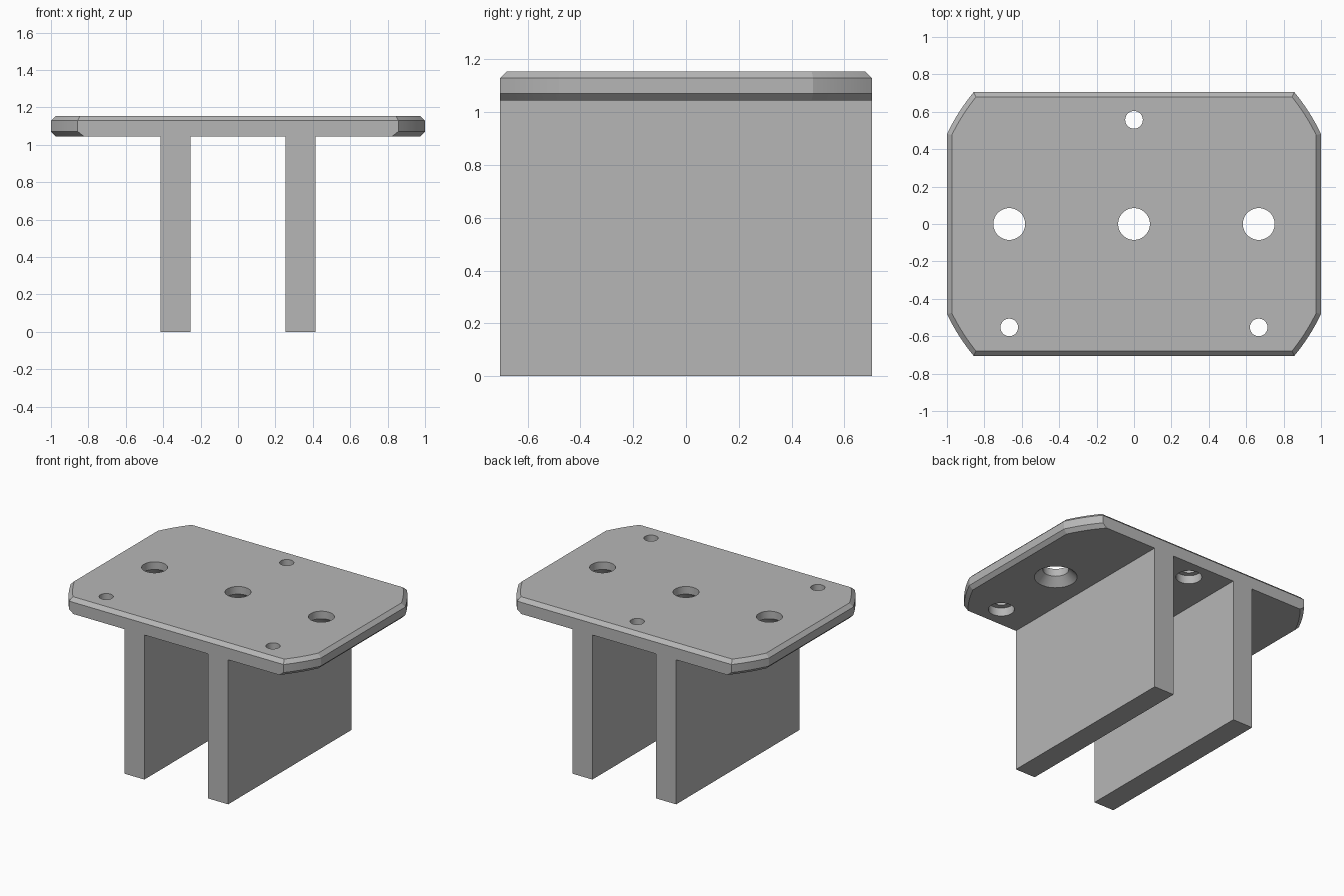
import bpy, bmesh, math

if "Cube" in bpy.data.objects:
    bpy.data.objects.remove(bpy.data.objects["Cube"])

HALF_X, HALF_Y, CORNER_R = 1.0, 0.705, 1.11
BOTTOM, TOP, BEVEL = 1.045, 1.155, 0.026
ARC_STEPS = 8

steel = bpy.data.materials.new("plain grey")
steel.use_nodes = True
steel.diffuse_color = (0.47, 0.47, 0.47, 1)
steel.node_tree.nodes["Principled BSDF"].inputs["Base Color"].default_value = steel.diffuse_color


def loft(bm, rings):
    """Skin a stack of equal-length rings and cap both ends."""
    rows = [[bm.verts.new(p) for p in ring] for ring in rings]
    n = len(rows[0])
    for low, high in zip(rows, rows[1:]):
        for i in range(n):
            j = (i + 1) % n
            bm.faces.new((low[i], low[j], high[j], high[i]))
    bm.faces.new(rows[0][::-1])
    bm.faces.new(rows[-1])


def make_object(name, bm):
    bmesh.ops.recalc_face_normals(bm, faces=bm.faces)
    mesh = bpy.data.meshes.new(name)
    bm.to_mesh(mesh)
    bm.free()
    mesh.materials.append(steel)
    obj = bpy.data.objects.new(name, mesh)
    bpy.context.collection.objects.link(obj)
    return obj


def outline(hx, hy, r, z):
    """Rectangle whose corners are trimmed by a circle about the centre."""
    a0, a1 = math.acos(hx / r), math.asin(hy / r)
    arc = [a0 + (a1 - a0) * i / ARC_STEPS for i in range(ARC_STEPS + 1)]
    angles = (arc + [math.pi - a for a in reversed(arc)]
              + [math.pi + a for a in arc] + [-a for a in reversed(arc)])
    return [(r * math.cos(a), r * math.sin(a), z) for a in angles]


def circle(x, y, r, z, n=48):
    return [(x + r * math.cos(math.tau * i / n), y + r * math.sin(math.tau * i / n), z)
            for i in range(n)]


def boolean(target, tool, operation):
    mod = target.modifiers.new(operation.lower(), 'BOOLEAN')
    mod.operation, mod.object, mod.solver = operation, tool, 'EXACT'
    bpy.context.view_layer.objects.active = target
    bpy.ops.object.modifier_apply(modifier=mod.name)
    bpy.data.objects.remove(tool)


# Top plate: bevelled all round on top, only on ends and corners underneath
bm = bmesh.new()
loft(bm, [
    outline(HALF_X - BEVEL, HALF_Y, CORNER_R - BEVEL, BOTTOM),
    outline(HALF_X, HALF_Y, CORNER_R, BOTTOM + BEVEL),
    outline(HALF_X, HALF_Y, CORNER_R, TOP - BEVEL),
    outline(HALF_X - BEVEL, HALF_Y - BEVEL, CORNER_R - BEVEL, TOP),
])
bracket = make_object("plate_with_legs", bm)

# Two upright legs, flush with the plate front and back
bm = bmesh.new()
for side in (-1, 1):
    inner, outer = side * 0.255, side * 0.415
    loft(bm, [[(inner, -HALF_Y, z), (outer, -HALF_Y, z), (outer, HALF_Y, z), (inner, HALF_Y, z)]
              for z in (0, BOTTOM + 0.02)])
boolean(bracket, make_object("legs", bm), 'UNION')

# Holes: three countersunk and three counterbored from below
bm = bmesh.new()
for x in (-0.667, 0, 0.667):
    profile = [(0.15, BOTTOM - 0.01), (0.085, BOTTOM + 0.055), (0.085, TOP + 0.05)]
    loft(bm, [circle(x, 0, r, z) for r, z in profile])
for x, y in ((0, 0.557), (-0.667, -0.553), (0.667, -0.553)):
    step = BOTTOM + 0.06
    profile = [(0.085, BOTTOM - 0.05), (0.085, step), (0.047, step), (0.047, TOP + 0.05)]
    loft(bm, [circle(x, y, r, z) for r, z in profile])
boolean(bracket, make_object("hole_cutters", bm), 'DIFFERENCE')

# Smooth the round walls, keep every edge crisp
bpy.ops.object.select_all(action='DESELECT')
bracket.select_set(True)
bpy.context.view_layer.objects.active = bracket
bpy.ops.object.shade_smooth_by_angle(angle=math.radians(18))
